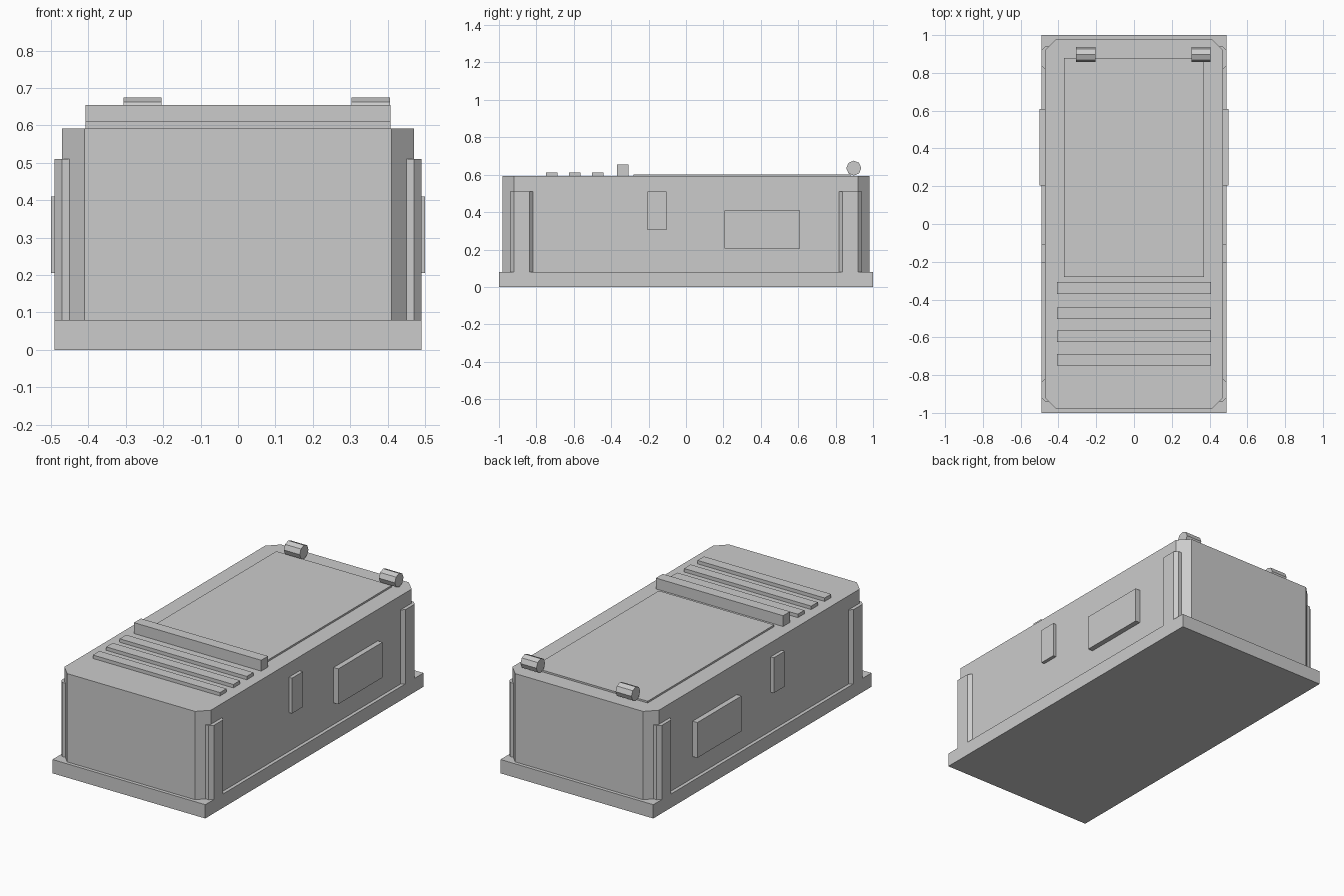
import bpy, bmesh, math
from mathutils import Matrix

cube = bpy.data.objects.get("Cube")
if cube:
    bpy.data.objects.remove(cube, do_unlink=True)

grey = bpy.data.materials.new("plain_grey")
grey.use_nodes = True
GREY = (0.6, 0.6, 0.6, 1)
grey.diffuse_color = GREY
grey.node_tree.nodes["Principled BSDF"].inputs["Base Color"].default_value = GREY


def finish(name, bm):
    bmesh.ops.recalc_face_normals(bm, faces=bm.faces)
    mesh = bpy.data.meshes.new(name)
    bm.to_mesh(mesh)
    bm.free()
    mesh.materials.append(grey)
    obj = bpy.data.objects.new(name, mesh)
    bpy.context.collection.objects.link(obj)
    return obj


def box(name, xs, ys, zs, chamfer=0):
    """Box between limits, optionally with chamfered upright edges."""
    bm = bmesh.new()
    bmesh.ops.create_cube(bm, size=1)
    lows, highs = zip(xs, ys, zs)
    for v in bm.verts:
        v.co = [lo if c < 0 else hi for c, lo, hi in zip(v.co, lows, highs)]
    if chamfer:
        upright = [e for e in bm.edges
                   if abs(e.verts[0].co.z - e.verts[1].co.z) > 0.01]
        bmesh.ops.bevel(bm, geom=upright, offset=chamfer, segments=1,
                        affect='EDGES', offset_type='OFFSET')
    return finish(name, bm)


# Base and chamfered body
box("base_plate", (-0.49, 0.49), (-1, 1), (0, 0.08))
box("body", (-0.47, 0.47), (-0.98, 0.98), (0.08, 0.592), 0.06)

# Lid panel, raised bar and low ribs
box("lid_panel", (-0.37, 0.37), (-0.28, 0.88), (0.58, 0.602))
box("raised_bar", (-0.408, 0.408), (-0.37, -0.307), (0.58, 0.655))
for i in range(3):
    y = -0.718 + 0.123 * i
    box(f"rib_{i + 1}", (-0.408, 0.408), (y - 0.03, y + 0.03), (0.58, 0.612))

# Side plates and corner posts
for side, s in (("left", 1), ("right", -1)):
    def span(a, b):
        return sorted((s * a, s * b))
    box(f"large_plate_{side}", span(0.45, 0.5), (0.205, 0.61), (0.205, 0.41))
    box(f"small_plate_{side}", span(0.45, 0.49), (-0.205, -0.105), (0.305, 0.51))
    for end, e in (("back", 1), ("front", -1)):
        ys = sorted((e * 0.817, e * 0.94))
        box(f"corner_post_{end}_{side}", span(0.41, 0.49), ys, (0.08, 0.51), 0.02)

# Eight-sided hinge barrels
for side, x in (("left", 0.355), ("right", -0.255)):
    bm = bmesh.new()
    bmesh.ops.create_cone(bm, cap_ends=True, segments=8, radius1=0.04,
                          radius2=0.04, depth=0.102,
                          matrix=Matrix.Translation((x, 0.897, 0.635))
                          @ Matrix.Rotation(math.pi / 2, 4, 'Y'))
    finish(f"hinge_{side}", bm)
